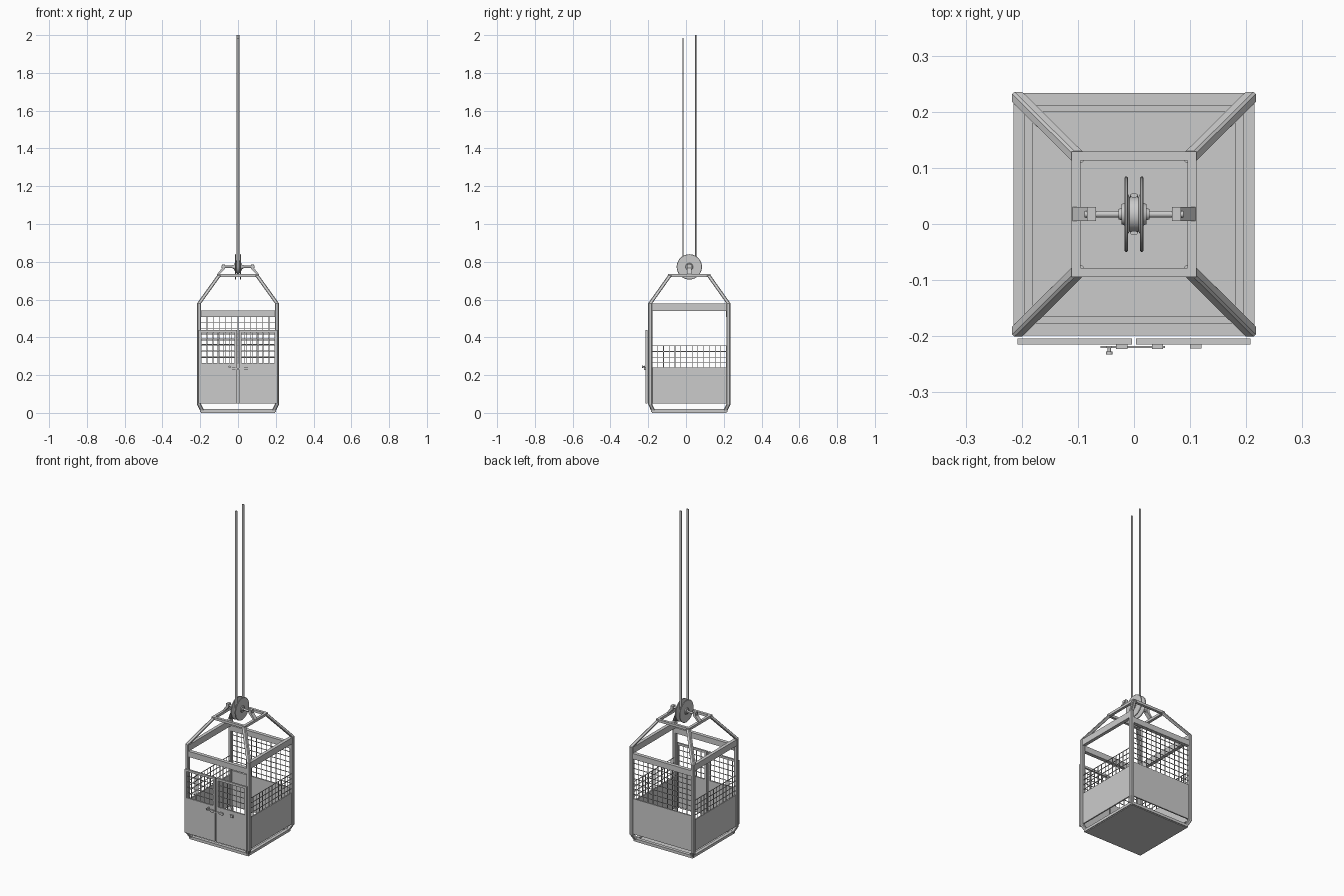
import bpy, bmesh, math
from mathutils import Vector, Matrix

if "Cube" in bpy.data.objects:
    bpy.data.objects.remove(bpy.data.objects["Cube"])

CY = 0.0175            # cage centre in y
HX, HY = 0.206, 0.207  # half spacing of corner posts


def finish(name, bm, smooth=False):
    bmesh.ops.recalc_face_normals(bm, faces=bm.faces)
    me = bpy.data.meshes.new(name)
    bm.to_mesh(me)
    bm.free()
    ob = bpy.data.objects.new(name, me)
    bpy.context.collection.objects.link(ob)
    if smooth:
        bpy.ops.object.select_all(action='DESELECT')
        ob.select_set(True)
        bpy.context.view_layer.objects.active = ob
        bpy.ops.object.shade_smooth_by_angle(angle=math.radians(35))
    return ob


def box(bm, x0, x1, y0, y1, z0, z1):
    m = Matrix.Translation(((x0 + x1) / 2, (y0 + y1) / 2, (z0 + z1) / 2)) @ \
        Matrix.Diagonal((abs(x1 - x0), abs(y1 - y0), abs(z1 - z0), 1))
    bmesh.ops.create_cube(bm, size=1, matrix=m)


def loft(bm, rings):
    vs = [[bm.verts.new(p) for p in r] for r in rings]
    n = len(vs[0])
    for a, b in zip(vs, vs[1:]):
        for i in range(n):
            bm.faces.new((a[i], a[(i + 1) % n], b[(i + 1) % n], b[i]))
    bm.faces.new(vs[0][::-1])
    bm.faces.new(vs[-1])


def lathe_x(bm, profile, cy, cz, n=32):
    # profile of (x, radius), revolved about the x axis
    loft(bm, [[(x, cy + r * math.cos(2 * math.pi * i / n), cz + r * math.sin(2 * math.pi * i / n))
               for i in range(n)] for x, r in profile])


def ring(bm, hx, hy, w, z0, z1):
    # rectangular frame around the cage centre
    for s in (-1, 1):
        box(bm, s * hx, s * (hx - w), CY - hy, CY + hy, z0, z1)
        box(bm, -hx + w, hx - w, CY + s * hy, CY + s * (hy - w), z0, z1)


def grid(bm, axis, at, a0, a1, z0, z1, step=0.033, r=0.0016):
    # wire mesh in the xz plane (axis y) or yz plane (axis x)
    def wire(u0, u1, w0, w1, d):
        c0, c1 = at + d - r, at + d + r
        if axis == 'y':
            box(bm, u0, u1, c0, c1, w0, w1)
        else:
            box(bm, c0, c1, u0, u1, w0, w1)
    nu, nz = max(1, round((a1 - a0) / step)), max(1, round((z1 - z0) / step))
    for i in range(nu + 1):
        u = a0 + (a1 - a0) * i / nu
        wire(u - r, u + r, z0, z1, -r / 2)
    for i in range(nz + 1):
        z = z0 + (z1 - z0) * i / nz
        wire(a0, a1, z - r, z + r, r / 2)


# floor plate and base frame
bm = bmesh.new()
box(bm, -0.195, 0.195, CY - 0.197, CY + 0.197, 0.0, 0.01)
finish("floor_plate", bm)
bm = bmesh.new()
ring(bm, 0.2, 0.202, 0.02, 0.004, 0.02)
finish("base_frame", bm)

# corner posts: kinked in at the foot and running up to the top ring
h, c = 0.011, 0.004
sect = [(-h, -h + c), (-h + c, -h), (h - c, -h), (h, -h + c),
        (h, h - c), (h - c, h), (-h + c, h), (-h, h - c)]
path = [(0.19, 0.191, 0.012), (HX, HY, 0.045), (HX, HY, 0.58), (0.1, 0.102, 0.728)]
for sx, nx in ((-1, "left"), (1, "right")):
    for sy, ny in ((-1, "front"), (1, "back")):
        bm = bmesh.new()
        loft(bm, [[(sx * x + dx, CY + sy * y + dy, z) for dx, dy in sect] for x, y, z in path])
        finish(f"{ny}_{nx}_post", bm)

# upper rails
for s, n in ((-1, "left"), (1, "right")):
    bm = bmesh.new()
    box(bm, s * 0.215, s * 0.195, CY - 0.2, CY + 0.2, 0.54, 0.578)
    finish(n + "_top_rail", bm)
for s, n in ((-1, "front"), (1, "back")):
    bm = bmesh.new()
    box(bm, -0.2, 0.2, CY + s * 0.216, CY + s * 0.194, 0.508, 0.542)
    finish(n + "_top_rail", bm)

# side and back panels with wire mesh
for s, n in ((-1, "left"), (1, "right")):
    bm = bmesh.new()
    box(bm, s * 0.211, s * 0.203, CY - 0.2, CY + 0.2, 0.05, 0.24)
    finish(n + "_panel", bm)
    bm = bmesh.new()
    grid(bm, 'x', s * 0.207, CY - 0.197, CY + 0.197, 0.235, 0.355, 0.03)
    finish(n + "_mesh", bm)
bm = bmesh.new()
box(bm, -0.2, 0.2, CY + 0.203, CY + 0.211, 0.05, 0.265)
finish("back_panel", bm)
bm = bmesh.new()
grid(bm, 'y', CY + 0.207, -0.197, 0.197, 0.26, 0.512)
finish("back_mesh", bm)

# twin front doors
for s, n in ((-1, "left"), (1, "right")):
    bm = bmesh.new()
    a, b, w = 0.004, 0.208, 0.013
    box(bm, s * a, s * (a + w), -0.215, -0.204, 0.05, 0.438)
    box(bm, s * (b - w), s * b, -0.215, -0.204, 0.05, 0.438)
    box(bm, s * (a + w), s * (b - w), -0.215, -0.204, 0.425, 0.438)
    box(bm, s * (a + w), s * (b - w), -0.2145, -0.2055, 0.05, 0.265)
    finish(n + "_door", bm)
    bm = bmesh.new()
    x0, x1 = sorted((s * 0.016, s * 0.196))
    grid(bm, 'y', -0.2095, x0, x1, 0.263, 0.428, 0.03)
    finish(n + "_door_mesh", bm)

# sliding door latch, knob and catch
bm = bmesh.new()
box(bm, -0.06, 0.055, -0.221, -0.217, 0.229, 0.237)
for x in (-0.022, 0.042):
    box(bm, x - 0.01, x + 0.01, -0.223, -0.214, 0.226, 0.24)
box(bm, 0.1, 0.12, -0.222, -0.214, 0.228, 0.244)
finish("door_latch", bm)
bm = bmesh.new()
box(bm, -0.049, -0.039, -0.221, -0.217, 0.23, 0.25)
for r, d, y in ((0.003, 0.01, -0.224), (0.006, 0.006, -0.23)):
    bmesh.ops.create_cone(bm, cap_ends=True, segments=16, radius1=r, radius2=r, depth=d,
                          matrix=Matrix.Translation((-0.044, y, 0.244)) @ Matrix.Rotation(math.pi / 2, 4, 'X'))
finish("latch_knob", bm, True)

# hanging ring above the cage
bm = bmesh.new()
ring(bm, 0.111, 0.112, 0.016, 0.72, 0.735)
finish("hanging_ring", bm)

# slanted axle brackets
AZ = 0.773
for s, n in ((-1, "left"), (1, "right")):
    bm = bmesh.new()
    prof = [(0.111, 0.733), (0.098, 0.733), (0.072, 0.76), (0.068, 0.764),
            (0.068, 0.785), (0.084, 0.785), (0.084, 0.768)]
    loft(bm, [[(s * x, CY + y, z) for x, z in prof] for y in (-0.0125, 0.0125)])
    finish(n + "_axle_bracket", bm)

# axle with hub, grooved sheave and side discs
bm = bmesh.new()
lathe_x(bm, [(-0.088, 0.006), (0.088, 0.006)], CY, AZ, 20)
for s in (-1, 1):
    lathe_x(bm, [(s * 0.017, 0.02), (s * 0.022, 0.018), (s * 0.022, 0.011), (s * 0.028, 0.009)], CY, AZ)
finish("axle", bm, True)
bm = bmesh.new()
lathe_x(bm, [(-0.011, 0.036), (-0.008, 0.031), (0.008, 0.031), (0.011, 0.036)], CY, AZ)
finish("pulley_sheave", bm, True)
for s, n in ((-1, "left"), (1, "right")):
    bm = bmesh.new()
    lathe_x(bm, [(s * 0.011, 0.065), (s * 0.0125, 0.067), (s * 0.0155, 0.067), (s * 0.017, 0.065)], CY, AZ, 40)
    finish(n + "_pulley_disc", bm, True)

# hoist rope looped under the sheave
R = 0.0335
pts = [(Vector((0, CY - R, 1.985)), Vector((0, 1, 0)))]
for i in range(17):
    t = math.pi + math.pi * i / 16
    d = Vector((0, math.cos(t), math.sin(t)))
    pts.append((Vector((0, CY, AZ)) + d * R, -d))
pts.append((Vector((0, CY + R, 2.0)), Vector((0, -1, 0))))
bm = bmesh.new()
loft(bm, [[p + Vector((0.007 * math.cos(2 * math.pi * k / 10), 0, 0)) + n * 0.004 * math.sin(2 * math.pi * k / 10)
           for k in range(10)] for p, n in pts])
finish("hoist_rope", bm, True)
